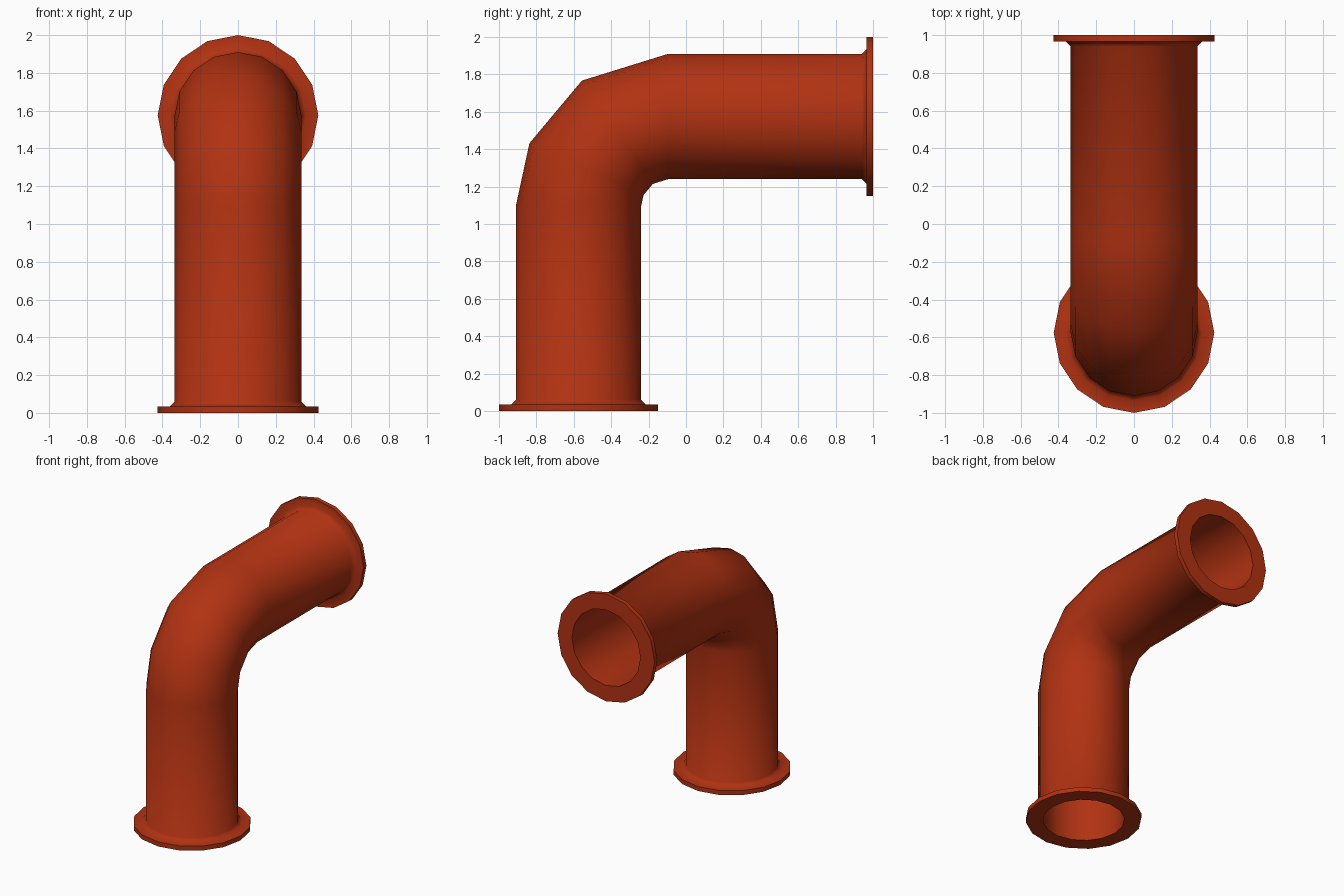
import bpy
import bmesh
from math import cos, sin, pi, radians
from mathutils import Vector

cube = bpy.data.objects.get("Cube")
if cube:
    bpy.data.objects.remove(cube, do_unlink=True)

SIDES = 16
PIPE_R, BORE_R, FLANGE_R, FILLET_R = 0.335, 0.30, 0.425, 0.36
FLANGE_T, FILLET_T = 0.035, 0.06
AXIS_Y, AXIS_Z = -0.575, 1.575      # centre lines of the upright and level legs
BEND_R = 0.48
BEND_ANGLES = [0, 24.4, 55.5, 90]

# One red paint
red = bpy.data.materials.new("red_paint")
red.use_nodes = True
colour = (0.44, 0.032, 0.006, 1)
red.diffuse_color = colour
red.node_tree.nodes["Principled BSDF"].inputs["Base Color"].default_value = colour


def upright(z, r):
    return Vector((0, AXIS_Y, z)), 0, r


def level(inset, r):
    return Vector((0, 1 - inset, AXIS_Z)), pi / 2, r


def bend(r):
    rings = []
    for a in map(radians, BEND_ANGLES):
        centre = Vector((0, AXIS_Y + BEND_R * (1 - cos(a)),
                         AXIS_Z - BEND_R * (1 - sin(a))))
        rings.append((centre, a, r))
    return rings


# Flange section, from the bore out over the rim to the pipe wall
section = [(0, BORE_R), (0, FLANGE_R), (FLANGE_T, FLANGE_R),
           (FLANGE_T, FILLET_R), (FILLET_T, PIPE_R)]

# Outer skin from end to end, then back through the bore
rings = [upright(d, r) for d, r in section]
rings += bend(PIPE_R)
rings += [level(d, r) for d, r in reversed(section)]
rings += reversed(bend(BORE_R))

bm = bmesh.new()
loops = []
for centre, tilt, r in rings:
    side = Vector((0, -cos(tilt), sin(tilt)))
    loop = []
    for i in range(SIDES):
        t = 2 * pi * i / SIDES
        loop.append(bm.verts.new(centre + r * (cos(t) * Vector((1, 0, 0)) + sin(t) * side)))
    loops.append(loop)

for k, a in enumerate(loops):
    b = loops[(k + 1) % len(loops)]
    for i in range(SIDES):
        j = (i + 1) % SIDES
        bm.faces.new((a[i], a[j], b[j], b[i]))
bmesh.ops.recalc_face_normals(bm, faces=bm.faces)

mesh = bpy.data.meshes.new("flanged_elbow_pipe")
bm.to_mesh(mesh)
bm.free()
mesh.materials.append(red)
pipe = bpy.data.objects.new("flanged_elbow_pipe", mesh)
bpy.context.collection.objects.link(pipe)

# Smooth walls with crisp flange rims
bpy.ops.object.select_all(action="DESELECT")
pipe.select_set(True)
bpy.context.view_layer.objects.active = pipe
bpy.ops.object.shade_smooth_by_angle(angle=radians(50))
